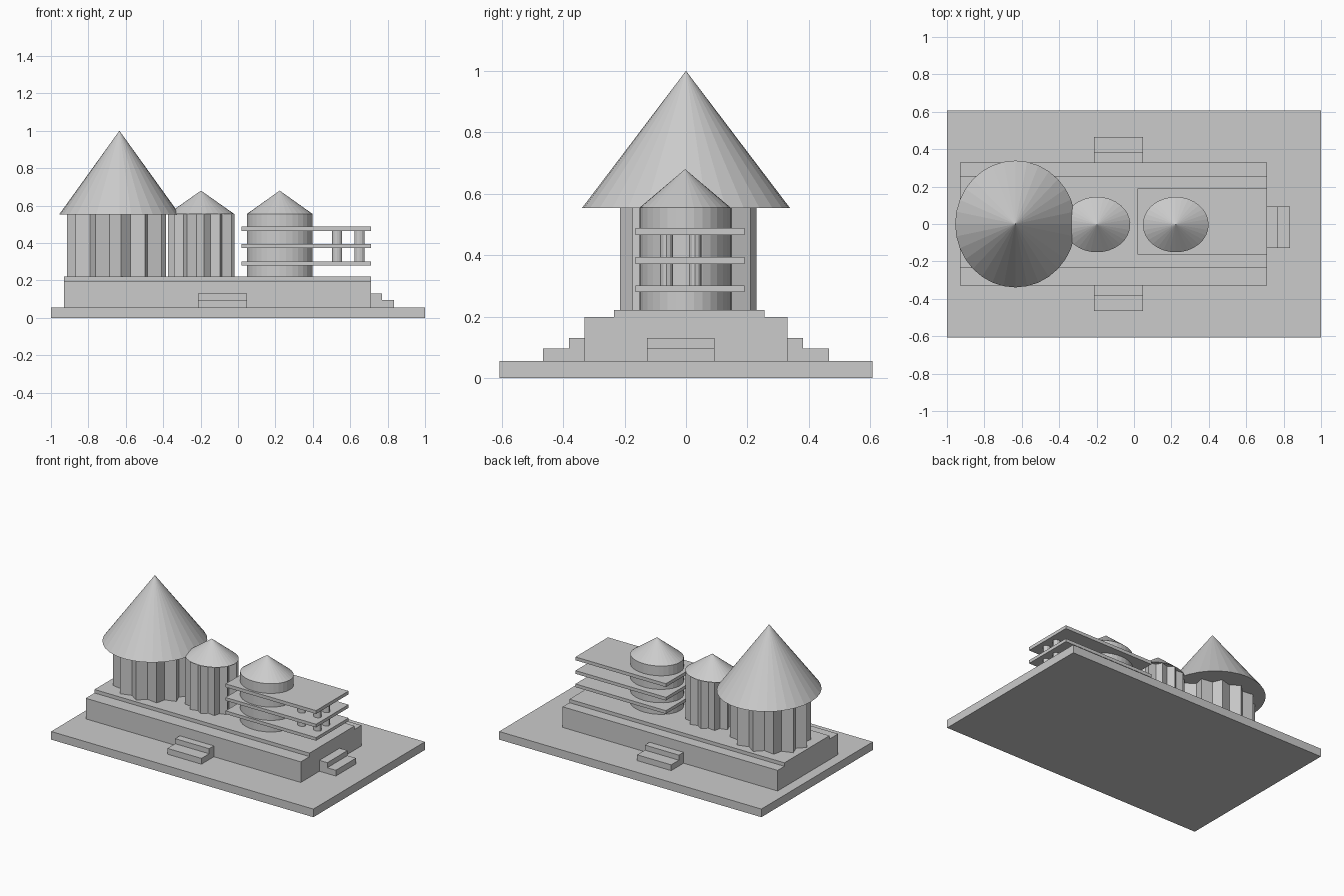
import bpy, bmesh, math

if "Cube" in bpy.data.objects:
    bpy.data.objects.remove(bpy.data.objects["Cube"])


def make(name, bm):
    bmesh.ops.recalc_face_normals(bm, faces=bm.faces)
    me = bpy.data.meshes.new(name)
    bm.to_mesh(me)
    bm.free()
    ob = bpy.data.objects.new(name, me)
    bpy.context.collection.objects.link(ob)
    return ob


def box(name, x0, x1, y0, y1, z0, z1):
    bm = bmesh.new()
    bmesh.ops.create_cube(bm, size=1)
    for v in bm.verts:
        v.co = ((x0 + x1) / 2 + v.co.x * (x1 - x0),
                (y0 + y1) / 2 + v.co.y * (y1 - y0),
                (z0 + z1) / 2 + v.co.z * (z1 - z0))
    return make(name, bm)


def round_part(name, x, y, rx, ry, z0, z1, top=1.0, sides=32):
    """Elliptical cylinder (top=1) or cone (top=0)."""
    bm = bmesh.new()
    bmesh.ops.create_cone(bm, cap_ends=True, segments=sides,
                          radius1=1, radius2=top, depth=1)
    for v in bm.verts:
        v.co = (x + v.co.x * rx, y + v.co.y * ry,
                (z0 + z1) / 2 + v.co.z * (z1 - z0))
    return make(name, bm)


def star_prism(name, x, y, rx, ry, z0, z1, points=12, inner=0.82, phase=5):
    """Upright prism on a star-shaped plan."""
    bm = bmesh.new()
    ring = []
    for i in range(points * 2):
        a = math.radians(phase) + math.pi * i / points
        r = inner if i % 2 else 1.0
        ring.append(bm.verts.new((x + rx * r * math.cos(a),
                                  y + ry * r * math.sin(a), z0)))
    face = bm.faces.new(ring)
    res = bmesh.ops.extrude_face_region(bm, geom=[face], use_keep_orig=True)
    for v in res["geom"]:
        if isinstance(v, bmesh.types.BMVert):
            v.co.z = z1
    return make(name, bm)


# Ground slab and two-tier platform
box("ground_slab", -1, 1, -0.607, 0.607, 0, 0.056)
box("platform_lower", -0.93, 0.71, -0.33, 0.33, 0.056, 0.198)
box("platform_upper", -0.93, 0.71, -0.235, 0.256, 0.198, 0.222)

# Stairs on both long sides and on the right end
for side, s in (("front", -1), ("back", 1)):
    for level, reach, z0, z1 in (("lower", 0.465, 0.056, 0.096),
                                 ("upper", 0.381, 0.096, 0.131)):
        y0, y1 = sorted((s * 0.33, s * reach))
        box(f"{side}_step_{level}", -0.213, 0.047, y0, y1, z0, z1)
box("end_step_lower", 0.71, 0.835, -0.127, 0.093, 0.056, 0.096)
box("end_step_upper", 0.71, 0.77, -0.127, 0.093, 0.096, 0.131)

# Main tower with star plan and tall conical roof
star_prism("main_tower", -0.65, 0.008, 0.266, 0.223, 0.222, 0.555)
round_part("main_roof", -0.634, 0, 0.322, 0.339, 0.553, 1.0, top=0)

# Middle tower
star_prism("middle_tower", -0.197, -0.003, 0.178, 0.145, 0.222, 0.555)
round_part("middle_roof", -0.198, -0.003, 0.178, 0.148, 0.555, 0.68, top=0)

# Round tower
round_part("round_tower", 0.223, -0.003, 0.176, 0.148, 0.222, 0.555)
round_part("round_roof", 0.223, -0.003, 0.176, 0.148, 0.555, 0.68, top=0)

# Pavilion floors with columns between them
floors = [(0.280, 0.302), (0.372, 0.394), (0.465, 0.488)]
for i, (z0, z1) in enumerate(floors):
    box(f"pavilion_floor_{i + 1}", 0.02, 0.71, -0.164, 0.19, z0, z1)
for i in range(2):
    for cx in (0.53, 0.65):
        for cy in (-0.063, 0.03):
            round_part("pavilion_column", cx, cy, 0.027, 0.021,
                       floors[i][1], floors[i + 1][0], sides=12)
